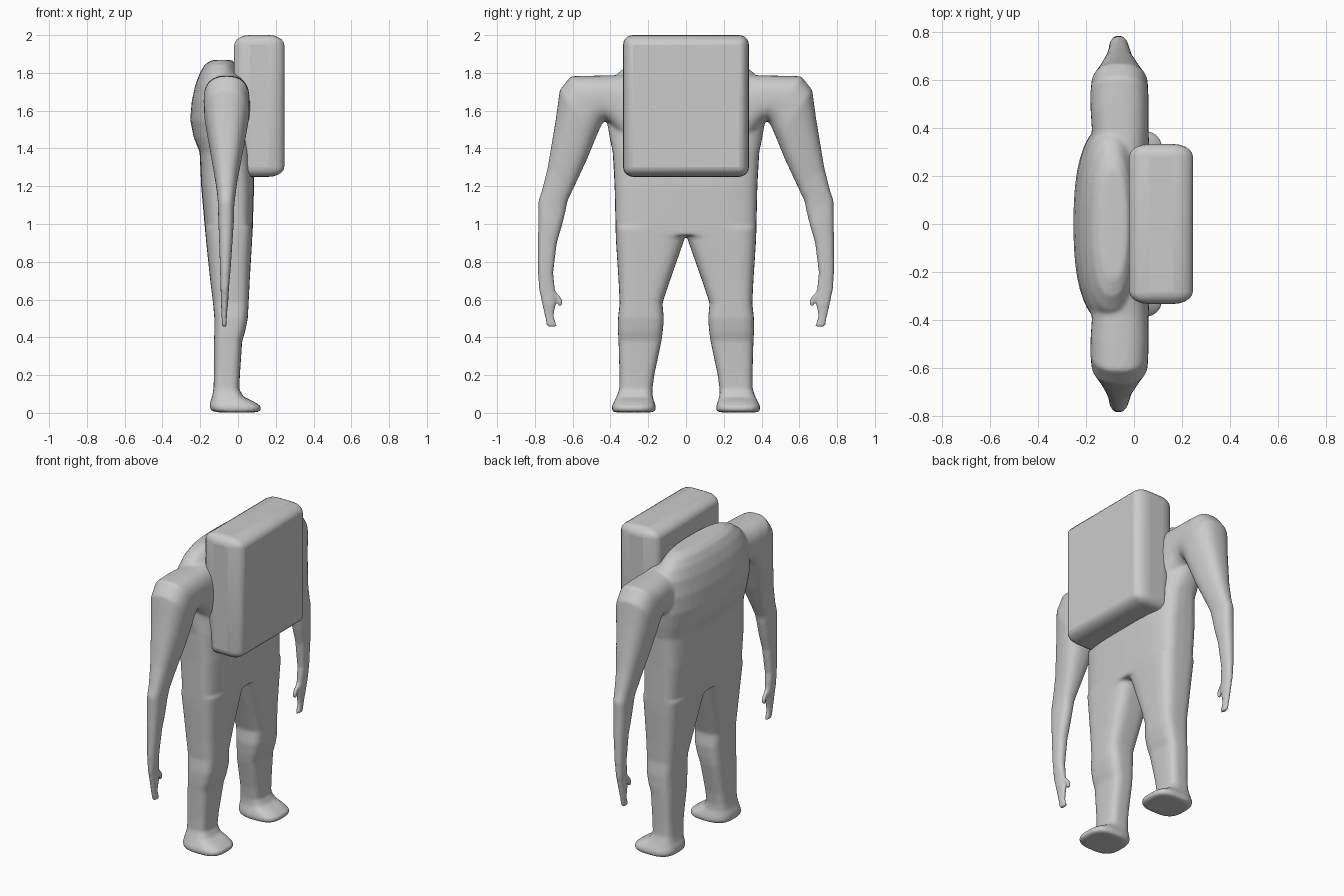
import bpy, bmesh
from math import cos, sin, pi, copysign

SIDES = 40


def spow(v, e):
    return copysign(abs(v) ** e, v)


def loft(bm, rings, side=1):
    """Skin rings (centre, half x-width, half-axis vector in yz, roundness)."""
    loops = []
    for (cx, cy, cz), hx, (ay, az), n in rings:
        loop = []
        for i in range(SIDES):
            t = 2 * pi * i / SIDES
            u, v = spow(cos(t), 2 / n), spow(sin(t), 2 / n)
            loop.append(bm.verts.new((cx + hx * u, side * (cy + ay * v), cz + az * v)))
        loops.append(loop)
    for a, b in zip(loops, loops[1:]):
        for i in range(SIDES):
            j = (i + 1) % SIDES
            bm.faces.new((a[i], a[j], b[j], b[i]))
    bm.faces.new(loops[0][::-1])
    bm.faces.new(loops[-1])


def level(z, x0, x1, y0, y1, n):
    return ((x0 + x1) / 2, (y0 + y1) / 2, z), (x1 - x0) / 2, ((y1 - y0) / 2, 0), n


def slanted(yo, zo, yi, zi, x0, x1, n=2.5):
    return (((x0 + x1) / 2, (yo + yi) / 2, (zo + zi) / 2), (x1 - x0) / 2,
            ((yo - yi) / 2, (zo - zi) / 2), n)


# Torso: z, x range, half width, roundness
torso = [level(z, x0, x1, -w, w, n) for z, x0, x1, w, n in (
    (0.94, -0.172, 0.077, 0.372, 4.5), (1.20, -0.195, 0.085, 0.378, 4),
    (1.38, -0.203, 0.086, 0.388, 3.2), (1.46, -0.235, 0.082, 0.405, 2.6),
    (1.55, -0.253, 0.072, 0.42, 2.4), (1.65, -0.245, 0.055, 0.42, 2.4),
    (1.74, -0.225, 0.03, 0.40, 2.4), (1.80, -0.202, 0.01, 0.36, 2.4),
    (1.845, -0.175, -0.01, 0.30, 2.4), (1.868, -0.14, -0.03, 0.23, 2.4))]

# Leg and foot: z, x range, y range, roundness
leg = [level(*r) for r in (
    (0.003, -0.11, 0.10, 0.175, 0.38, 3), (0.012, -0.143, 0.122, 0.16, 0.393, 3),
    (0.035, -0.15, 0.122, 0.16, 0.393, 3), (0.06, -0.147, 0.085, 0.168, 0.38, 3),
    (0.085, -0.137, 0.03, 0.177, 0.368, 3.2), (0.125, -0.13, 0.007, 0.178, 0.353, 3.5),
    (0.20, -0.127, 0.01, 0.168, 0.352, 3.5), (0.38, -0.127, 0.022, 0.13, 0.357, 3.5),
    (0.43, -0.125, 0.038, 0.123, 0.36, 3.5), (0.50, -0.125, 0.052, 0.117, 0.36, 3.5),
    (0.58, -0.132, 0.056, 0.125, 0.351, 3.5), (0.70, -0.147, 0.062, 0.085, 0.357, 3.5),
    (0.90, -0.168, 0.074, 0.015, 0.37, 3.7), (0.98, -0.175, 0.078, -0.01, 0.373, 4))]

# Arm: outer point (y, z), inner point (y, z), x range
arm = [slanted(*r) for r in (
    (0.28, 1.80, 0.32, 1.42, -0.19, 0.065), (0.38, 1.787, 0.40, 1.53, -0.175, 0.06),
    (0.50, 1.785, 0.43, 1.55, -0.18, 0.06), (0.61, 1.782, 0.45, 1.52, -0.182, 0.06),
    (0.668, 1.71, 0.48, 1.45, -0.178, 0.058), (0.69, 1.55, 0.525, 1.34, -0.155, 0.035),
    (0.732, 1.30, 0.595, 1.19, -0.122, -0.002), (0.762, 1.18, 0.628, 1.12, -0.109, -0.014),
    (0.782, 1.12, 0.637, 1.07, -0.106, -0.02), (0.782, 1.03, 0.657, 0.99, -0.104, -0.022),
    (0.784, 0.90, 0.689, 0.88, -0.099, -0.03))]
# Hand: continues the forearm
hand = [slanted(*r) for r in (
    (0.784, 0.93, 0.682, 0.91, -0.10, -0.028), (0.784, 0.75, 0.703, 0.74, -0.095, -0.04),
    (0.78, 0.66, 0.692, 0.65, -0.092, -0.048), (0.765, 0.59, 0.688, 0.58, -0.09, -0.052),
    (0.752, 0.53, 0.70, 0.51, -0.088, -0.058), (0.737, 0.455, 0.68, 0.455, -0.085, -0.06))]
thumb = [slanted(*r) for r in (
    (0.72, 0.66, 0.69, 0.64, -0.088, -0.055), (0.69, 0.625, 0.665, 0.615, -0.086, -0.058),
    (0.678, 0.595, 0.653, 0.595, -0.085, -0.06), (0.675, 0.562, 0.655, 0.568, -0.084, -0.061))]

bm = bmesh.new()
loft(bm, torso)
for side in (-1, 1):
    for part in (leg, arm, hand, thumb):
        loft(bm, part, side)
        bm.faces.ensure_lookup_table()
bmesh.ops.recalc_face_normals(bm, faces=bm.faces)
mesh = bpy.data.meshes.new("body")
bm.to_mesh(mesh)
bm.free()
body = bpy.data.objects.new("body", mesh)
bpy.context.collection.objects.link(body)

# Fuse the overlapping limbs into one soft skin
fuse = body.modifiers.new("fuse", 'REMESH')
fuse.mode = 'VOXEL'
fuse.voxel_size = 0.009
fuse.use_smooth_shade = True
soften = body.modifiers.new("soften", 'SMOOTH')
soften.factor = 0.5
soften.iterations = 8

# Backpack: rounded box with deeper rounding along x
bpy.ops.mesh.primitive_cube_add(size=1)
pack = bpy.context.object
pack.name = "backpack"
stretch = 1.6
for v in pack.data.vertices:
    v.co.x *= 0.265 / stretch
    v.co.y *= 0.666
    v.co.z *= 0.75
pack.scale.x = stretch
pack.location = (0.1125, 0, 1.625)
bevel = pack.modifiers.new("round", 'BEVEL')
bevel.width = 0.052
bevel.segments = 5
bpy.ops.object.shade_smooth_by_angle()
